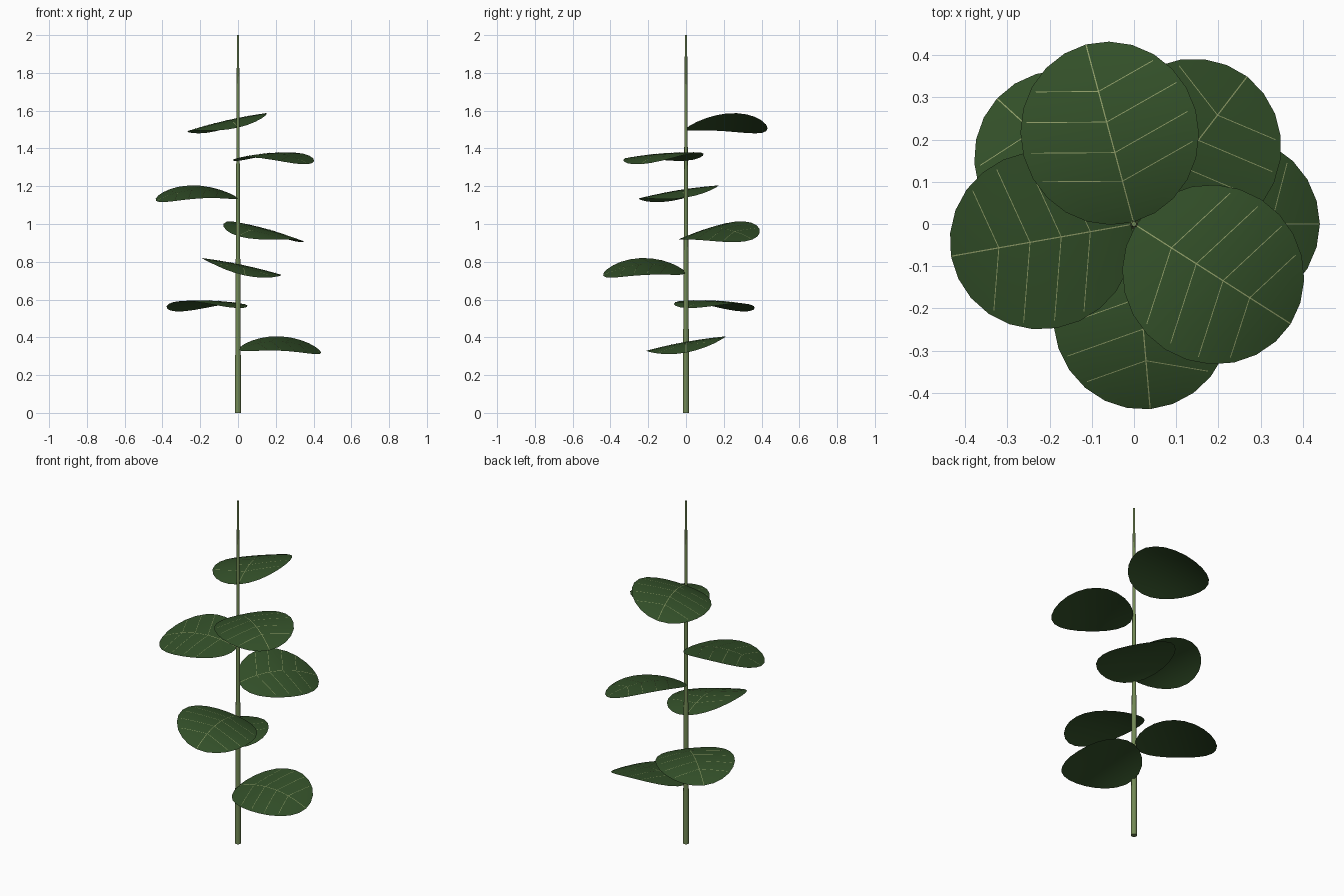
import bpy, math
from mathutils import Vector

if "Cube" in bpy.data.objects:
    bpy.data.objects.remove(bpy.data.objects["Cube"])


def material(name, rgb):
    m = bpy.data.materials.new(name)
    m.diffuse_color = (*rgb, 1)
    m.use_nodes = True
    m.node_tree.nodes["Principled BSDF"].inputs["Base Color"].default_value = m.diffuse_color
    return m


LEAF = material("leaf green", (0.033, 0.08, 0.022))
STEM = material("stem green", (0.17, 0.25, 0.09))
VEIN = material("pale vein", (0.28, 0.34, 0.14))

LENGTH, HALF = 0.435, 0.211


def add_object(name, verts, faces, mat):
    me = bpy.data.meshes.new(name)
    me.from_pydata(verts, [], faces)
    me.materials.append(mat)
    me.polygons.foreach_set("use_smooth", [True] * len(faces))
    me.update()
    ob = bpy.data.objects.new(name, me)
    bpy.context.collection.objects.link(ob)
    return ob


def half_width(s):
    t = min(max(s / LENGTH, 0), 1)
    return HALF * 2 * math.sqrt(t * (1 - t))


def surface(s, v, base, angle, roll, lift=0):
    """Point on the arched, rolled blade: s along the midrib, v to the left."""
    t = s / LENGTH
    z = base + 0.175 * t - 0.193 * t * t + roll * v - 0.2 * v * v + lift
    c, n = math.cos(angle), math.sin(angle)
    r = s + 0.005
    return Vector((r * c - v * n, r * n + v * c, z))


def leaf(name, base, angle, roll):
    rows, cols = 12, 6
    verts, faces = [], []
    for i in range(rows + 1):
        s = LENGTH * (1 - math.cos(math.pi * i / rows)) / 2
        w = max(half_width(s), 0.002)
        for j in range(cols + 1):
            verts.append(surface(s, w * (1 - 2 * j / cols), base, angle, roll))
    k = cols + 1
    for i in range(rows):
        for j in range(cols):
            a = i * k + j
            faces.append((a, a + 1, a + k + 1, a + k))
    add_object(name, verts, faces, LEAF)


def veins(name, base, angle, roll):
    verts, faces = [], []

    def strip(points, ds, dv):
        start = len(verts)
        for s, v in points:
            for sign in (1, -1):
                verts.append(surface(s + sign * ds, v + sign * dv, base, angle, roll, 0.0015))
        for i in range(len(points) - 1):
            a = start + 2 * i
            f = (a, a + 1, a + 3, a + 2)
            p, q, r = verts[a], verts[a + 1], verts[a + 3]
            faces.append(f if (q - p).cross(r - p).z > 0 else f[::-1])

    # midrib
    strip([(LENGTH * i / 12, 0) for i in range(13)], 0, 0.0014)
    # side veins sweeping forward
    for s0 in (0.1, 0.17, 0.245, 0.32):
        for side in (1, -1):
            pts = []
            for i in range(30):
                d = 0.008 * i
                s = s0 + 0.26 * d
                if d > 0.93 * half_width(s):
                    break
                pts.append((s, side * d))
            strip(pts, 0.001, 0)
    add_object(name, verts, faces, VEIN)


# tapered stem
bpy.ops.mesh.primitive_cone_add(vertices=10, radius1=0.017, radius2=0.006, depth=2, location=(0, 0, 1))
stem = bpy.context.object
stem.name = "stem"
stem.data.materials.append(STEM)
bpy.ops.object.shade_smooth_by_angle(angle=math.radians(40))

# leaves spiralling up the stem: base height, sideways roll
LEAVES = [(0.337, 0.18), (0.555, 0.03), (0.745, -0.21), (0.935, 0.23),
          (1.14, -0.16), (1.335, 0.06), (1.51, -0.22)]
for i, (base, roll) in enumerate(LEAVES):
    angle = math.radians(137.5 * i)
    leaf(f"leaf_{i + 1}", base, angle, roll)
    veins(f"leaf_veins_{i + 1}", base, angle, roll)
